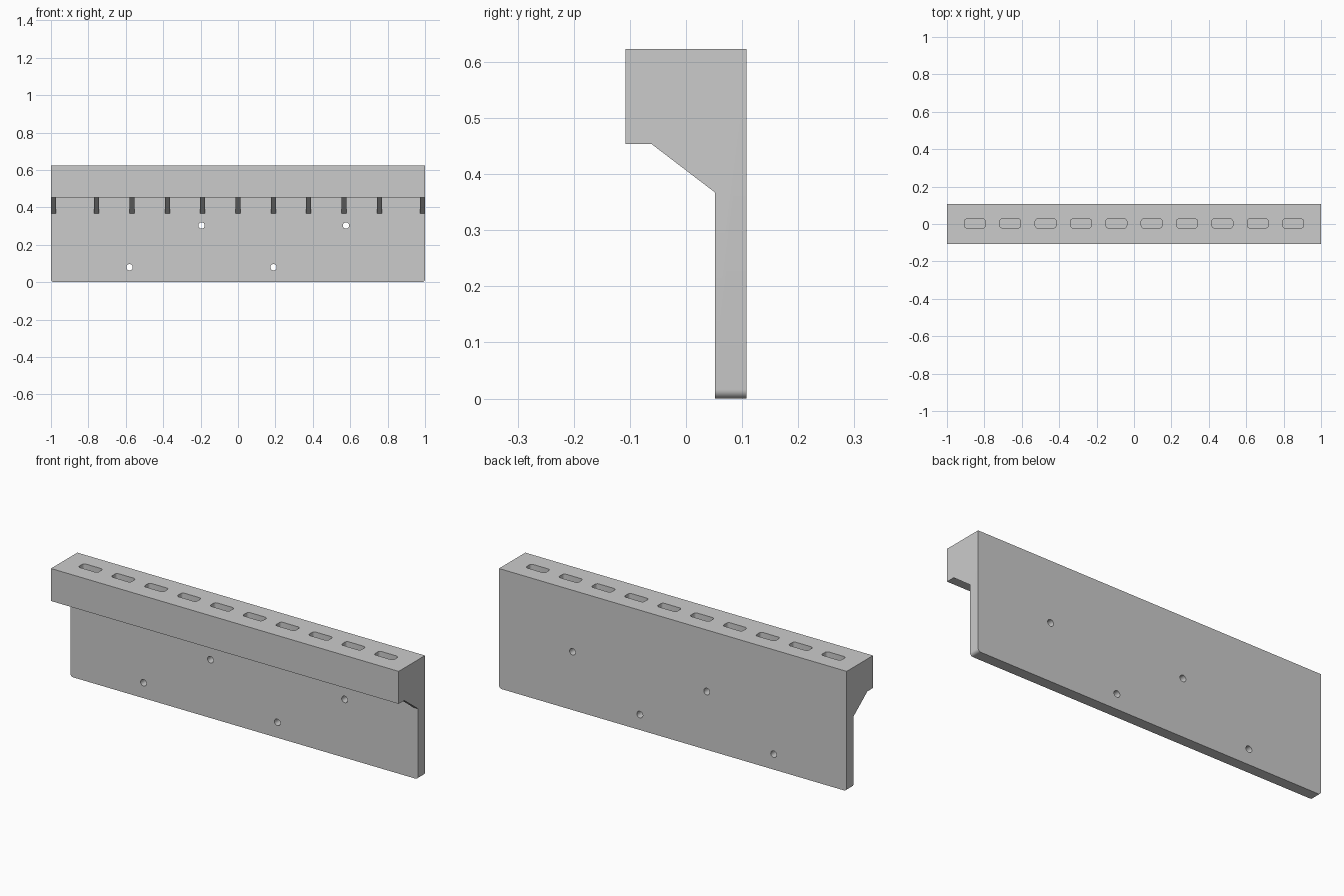
import bpy, bmesh, math
from mathutils import Matrix

if "Cube" in bpy.data.objects:
    bpy.data.objects.remove(bpy.data.objects["Cube"])


def prism(bm, pts, vec):
    """Extrude a closed outline of 3D points along a vector."""
    face = bm.faces.new([bm.verts.new(p) for p in pts])
    ext = bmesh.ops.extrude_face_region(bm, geom=[face])
    bmesh.ops.translate(bm, vec=vec, verts=[g for g in ext["geom"] if isinstance(g, bmesh.types.BMVert)])


def finish(bm, name):
    bmesh.ops.recalc_face_normals(bm, faces=bm.faces)
    mesh = bpy.data.meshes.new(name)
    bm.to_mesh(mesh)
    bm.free()
    obj = bpy.data.objects.new(name, mesh)
    bpy.context.collection.objects.link(obj)
    return obj


def rounded_rect(cx, cy, w, h, r, n=5):
    pts = []
    for sx, sy, a0 in ((1, 1, 0), (-1, 1, 90), (-1, -1, 180), (1, -1, 270)):
        for i in range(n):
            a = math.radians(a0 + 90 * i / (n - 1))
            pts.append((cx + sx * (w / 2 - r) + r * math.cos(a),
                        cy + sy * (h / 2 - r) + r * math.sin(a)))
    return pts


TOP, HEAD, FRONT, PLATE, BACK, STEP = 0.623, 0.454, -0.108, 0.052, 0.108, 0.189

# L-shaped body: back plate with overhanging head
bm = bmesh.new()
outline = [(FRONT, HEAD), (PLATE, HEAD), (PLATE, 0), (BACK, 0), (BACK, TOP), (FRONT, TOP)]
prism(bm, [(-1, y, z) for y, z in outline], (2, 0, 0))
corners = [e for e in bm.edges if all(v.co.z < 0.001 for v in e.verts)
           and abs(e.verts[0].co.x - e.verts[1].co.x) < 0.001]
bmesh.ops.bevel(bm, geom=corners, offset=0.016, segments=6, affect='EDGES', profile=0.5)
body = finish(bm, "hanger_body")

# Gussets under the head, two of them flush with the ends
bm = bmesh.new()
W = 0.027
rib = [(-0.062, HEAD), (PLATE, 0.367), (0.075, 0.367), (0.075, 0.48), (-0.062, 0.48)]
for x in [k * STEP for k in range(-4, 5)] + [-1 + W / 2, 1 - W / 2]:
    prism(bm, [(x - W / 2, y, z) for y, z in rib], (W, 0, 0))
gussets = finish(bm, "gusset_helper")

# Slots in the top and screw holes through the plate
bm = bmesh.new()
for k in range(10):
    pts = rounded_rect((k - 4.5) * STEP, 0.003, 0.112, 0.048, 0.013)
    prism(bm, [(x, y, TOP - 0.13) for x, y in pts], (0, 0, 0.2))
for x, z in ((-0.58, 0.08), (0.19, 0.08), (-0.195, 0.303), (0.577, 0.303)):
    bmesh.ops.create_cone(bm, cap_ends=True, segments=32, radius1=0.017, radius2=0.017, depth=0.12,
                          matrix=Matrix.Translation((x, 0.08, z)) @ Matrix.Rotation(math.pi / 2, 4, 'X'))
cutter = finish(bm, "hole_cutter")

for helper, op in ((gussets, 'UNION'), (cutter, 'DIFFERENCE')):
    mod = body.modifiers.new(op.lower(), 'BOOLEAN')
    mod.operation, mod.object, mod.solver = op, helper, 'EXACT'
    bpy.context.view_layer.objects.active = body
    bpy.ops.object.modifier_apply(modifier=mod.name)
    helper.hide_render = True
    bpy.data.objects.remove(helper)

# Smooth the rounded parts, keep edges sharp
body.select_set(True)
bpy.ops.object.shade_smooth_by_angle(angle=math.radians(30))
